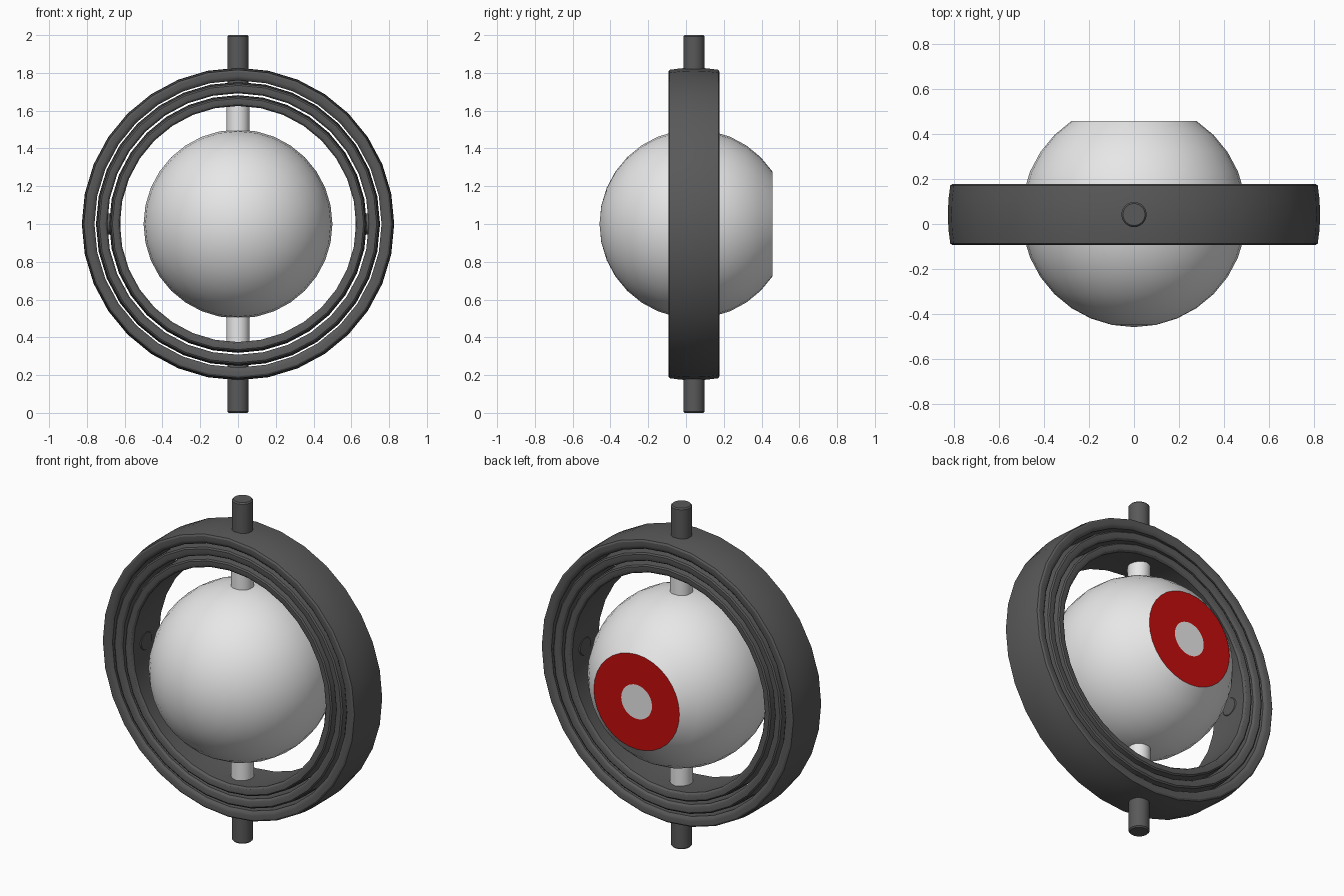
import bpy, bmesh, math
from mathutils import Matrix, Vector

if "Cube" in bpy.data.objects:
    bpy.data.objects.remove(bpy.data.objects["Cube"])

CY, CZ = 0.042, 1.0   # common centre of globe and rings


def material(name, rgb):
    m = bpy.data.materials.new(name)
    m.diffuse_color = (*rgb, 1)
    m.use_nodes = True
    m.node_tree.nodes["Principled BSDF"].inputs["Base Color"].default_value = m.diffuse_color
    return m


DARK = material("dark grey", (0.1, 0.1, 0.1))
LIGHT = material("light grey", (0.8, 0.8, 0.8))
RED = material("red", (0.55, 0.004, 0.004))


def lathe(name, profile, mats, steps, closed=False, axis="Y", centre=(0, CY, CZ), mat_rule=None):
    """Revolve (radius, along-axis) points; axis end points have radius 0."""
    bm = bmesh.new()
    rings = []
    for r, h in profile:
        n = 1 if r < 1e-6 else steps
        ring = []
        for i in range(n):
            a = 2 * math.pi * i / steps
            ring.append(bm.verts.new((r * math.cos(a), r * math.sin(a), h)))
        rings.append(ring)
    pairs = list(zip(rings, rings[1:]))
    if closed:
        pairs.append((rings[-1], rings[0]))
    for k, (p, q) in enumerate(pairs):
        for i in range(steps):
            j = (i + 1) % steps
            corners = []
            for v in (p[i % len(p)], p[j % len(p)], q[j % len(q)], q[i % len(q)]):
                if v not in corners:
                    corners.append(v)
            f = bm.faces.new(corners)
            if mat_rule:
                f.material_index = mat_rule(k)
    turn = {"X": Vector((1, 0, 0)), "Y": Vector((0, 1, 0)), "Z": Vector((0, 0, 1))}[axis]
    rot = Vector((0, 0, 1)).rotation_difference(turn).to_matrix().to_4x4()
    bmesh.ops.transform(bm, matrix=Matrix.Translation(centre) @ rot, verts=bm.verts)
    bmesh.ops.recalc_face_normals(bm, faces=bm.faces)
    me = bpy.data.meshes.new(name)
    bm.to_mesh(me)
    bm.free()
    ob = bpy.data.objects.new(name, me)
    bpy.context.collection.objects.link(ob)
    for m in mats:
        me.materials.append(m)
    bpy.ops.object.select_all(action="DESELECT")
    ob.select_set(True)
    bpy.context.view_layer.objects.active = ob
    bpy.ops.object.shade_smooth_by_angle(angle=math.radians(32))
    return ob


# Globe with the back sliced flat, carrying a red ring and a light centre
cut = math.radians(33.75)
arc = [(0.5 * math.sin(a), 0.5 * math.cos(a))
       for a in (cut + (math.pi - cut) * i / 13 for i in range(14))]
arc[-1] = (0, -0.5)
lathe("globe", [(0, arc[0][1]), (0.1, arc[0][1])] + arc, [LIGHT, RED], 32,
      mat_rule=lambda k: 1 if k == 1 else 0)

# Three nested gimbal rings with bulged, round-edged bands
W = 0.135
for name, ro, ri in (("outer_ring", 0.827, 0.76), ("middle_ring", 0.752, 0.692),
                     ("inner_ring", 0.682, 0.625)):
    t = ro - ri
    outer = [(ro - 0.3 * t, W), (ro - 0.16 * t, W - 0.006), (ro - 0.04 * t, W * 0.5), (ro, 0)]
    inner = [(ri + 0.08 * t, 0), (ri + 0.05 * t, W * 0.5), (ri, W - 0.015),
             (ri + 0.15 * t, W - 0.004), (ri + 0.35 * t, W)]
    half_b = [(r, -h) for r, h in reversed(outer[:-1])] + [(r, -h) for r, h in reversed(inner[1:])]
    lathe(name, outer + half_b + inner[:], [DARK], 32, closed=True)


def pin(name, axis, a, b, r, mat):
    """Round rod from a to b along an axis through the shared centre."""
    e = 0.007
    lathe(name, [(0, a), (r - e, a), (r, a + e), (r, b - e), (r - e, b), (0, b)],
          [mat], 24, axis=axis)


# Pivots, mirrored on both sides
for s, side in ((1, "a"), (-1, "b")):
    for name, axis, a, b, r, mat in (("outer_axle", "Z", 0.70, 1.0, 0.056, DARK),
                                     ("side_pivot", "X", 0.622, 0.71, 0.056, DARK),
                                     ("globe_axle", "Z", 0.46, 0.66, 0.061, LIGHT)):
        lo, hi = sorted((a * s, b * s))
        pin(f"{name}_{side}", axis, lo, hi, r, mat)
